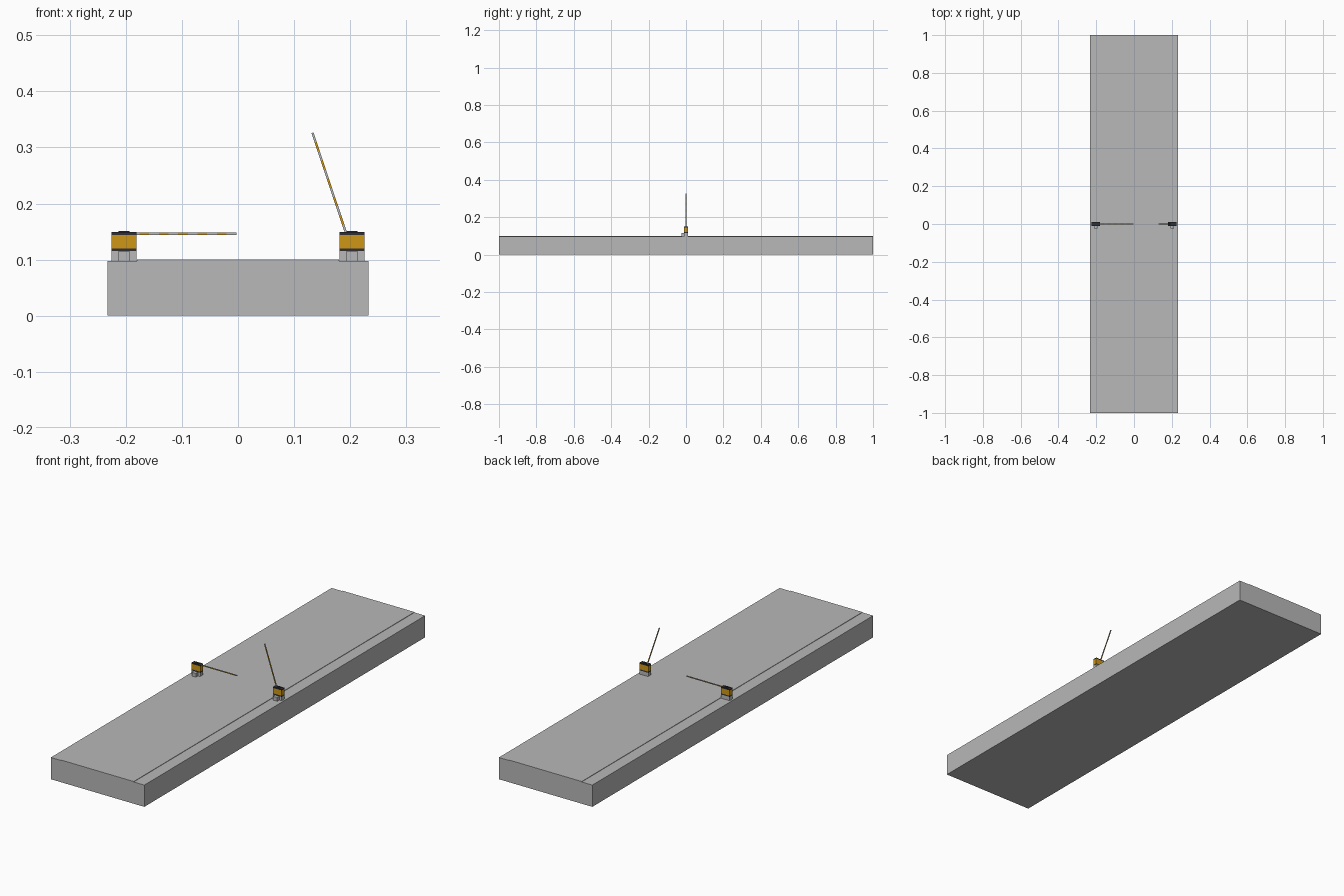
import bpy
import math
from mathutils import Matrix, Vector

cube = bpy.data.objects.get("Cube")
if cube:
    bpy.data.objects.remove(cube, do_unlink=True)


def material(name, rgb):
    m = bpy.data.materials.new(name)
    m.use_nodes = True
    m.diffuse_color = (*rgb, 1)
    m.node_tree.nodes["Principled BSDF"].inputs["Base Color"].default_value = (*rgb, 1)
    return m


CONCRETE = material("concrete grey", (0.48, 0.48, 0.48))
YELLOW = material("amber yellow", (0.62, 0.31, 0.008))
DARK = material("dark trim", (0.03, 0.03, 0.035))


def box(name, low, high, mat, matrix=Matrix()):
    """Box between two opposite corners."""
    low, high = Vector(low), Vector(high)
    bpy.ops.mesh.primitive_cube_add(size=1)
    obj = bpy.context.object
    obj.name = name
    place = Matrix.Translation((low + high) / 2) @ Matrix.Diagonal((*(high - low), 1))
    obj.data.transform(matrix @ place)
    obj.data.materials.append(mat)
    return obj


# Road slab with a very slightly raised carriageway
HALF, LANE, DECK, ROAD = 0.233, 0.18, 0.098, 0.1
box("road_slab", (-HALF, -1, 0), (HALF, 1, DECK), CONCRETE)
box("carriageway", (-LANE, -1, DECK), (LANE, 1, ROAD), CONCRETE)


def barrier(side, sign, lift):
    """Gate cabinet at one road edge, with its arm raised by lift degrees."""
    x = sign * 0.203
    half_w, half_d = 0.022, 0.010

    # Cabinet layers, from the concrete plinth to the dark lid
    layers = [("plinth", DECK, 0.115, CONCRETE), ("lower_band", 0.115, 0.12, DARK),
              ("cabinet", 0.12, 0.144, YELLOW), ("lid", 0.144, 0.149, DARK)]
    for part, bottom, top, mat in layers:
        box(f"{side}_{part}", (x - half_w, -half_d, bottom), (x + half_w, half_d, top), mat)

    # Small step in front of the plinth
    box(f"{side}_step", (x - 0.01, -0.025, DECK), (x + 0.01, -half_d, 0.115), CONCRETE)

    # Pair of hinge blocks on the lid
    for y in (-0.005, 0.005):
        box(f"{side}_hinge", (x - 0.01, y - 0.002, 0.149), (x + 0.01, y + 0.002, 0.151), DARK)

    # Striped arm, built along +x and then turned about the pivot
    angle = math.radians(lift)
    if sign > 0:
        angle = math.pi - angle
    turn = Matrix.Translation((sign * 0.193, 0, 0.146)) @ Matrix.Rotation(-angle, 4, "Y")
    count, length = 11, 0.19
    for i in range(count):
        box(f"{side}_arm_stripe", (i * length / count, -0.002, -0.002),
            ((i + 1) * length / count, 0.002, 0.002),
            YELLOW if i % 2 else CONCRETE, turn)


barrier("right", -1, 0)
barrier("left", 1, 71.5)
